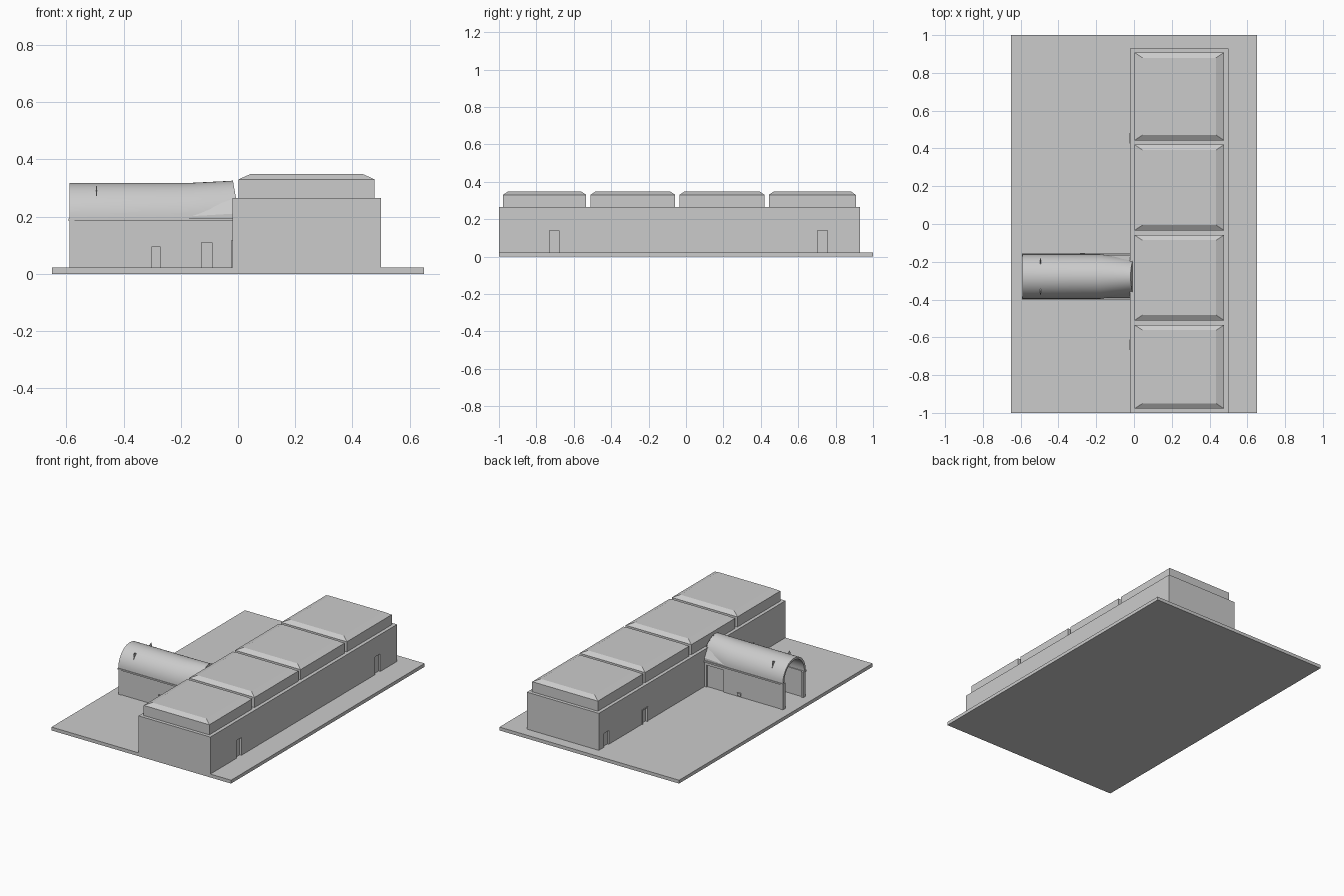
import bpy, bmesh
from math import sin, cos, pi, radians

if "Cube" in bpy.data.objects:
    bpy.data.objects.remove(bpy.data.objects["Cube"])

FLOOR = 0.022


def make(name, verts, faces, smooth=False):
    me = bpy.data.meshes.new(name)
    me.from_pydata(verts, [], faces)
    bm = bmesh.new()
    bm.from_mesh(me)
    bmesh.ops.recalc_face_normals(bm, faces=bm.faces)
    bm.to_mesh(me)
    bm.free()
    ob = bpy.data.objects.new(name, me)
    bpy.context.collection.objects.link(ob)
    bpy.ops.object.select_all(action='DESELECT')
    bpy.context.view_layer.objects.active = ob
    ob.select_set(True)
    if smooth:
        bpy.ops.object.shade_smooth_by_angle(angle=radians(30))
    return ob


def loft(name, rings, closed=False, smooth=False):
    # Joins equal rings of points; caps the ends unless closed into a loop
    n, m = len(rings[0]), len(rings)
    verts = [p for r in rings for p in r]
    faces = []
    for i in range(m if closed else m - 1):
        j = (i + 1) % m
        for k in range(n):
            l = (k + 1) % n
            faces.append((i*n + k, i*n + l, j*n + l, j*n + k))
    if not closed:
        faces += [tuple(range(n)), tuple(range((m - 1)*n, m*n))]
    return make(name, verts, faces, smooth)


def rect(x0, x1, y0, y1, z):
    return [(x0, y0, z), (x1, y0, z), (x1, y1, z), (x0, y1, z)]


def box(name, x0, x1, y0, y1, z0, z1):
    return loft(name, [rect(x0, x1, y0, y1, z0), rect(x0, x1, y0, y1, z1)])


def cut(ob, *bounds):
    cutter = box("cutter", *bounds)
    cutter.hide_render = True
    mod = ob.modifiers.new("opening", 'BOOLEAN')
    mod.operation, mod.solver, mod.object = 'DIFFERENCE', 'EXACT', cutter
    bpy.context.view_layer.objects.active = ob
    bpy.ops.object.modifier_apply(modifier=mod.name)
    bpy.data.objects.remove(cutter)


# Ground slab and main hall
box("base_slab", -0.65, 0.65, -1, 1, 0, FLOOR)
hall = box("main_hall", -0.02, 0.5, -1, 0.93, FLOOR - 0.002, 0.264)

# Recessed doors on both long walls
for y in (-0.705, 0.73):
    cut(hall, 0.488, 0.6, y - 0.026, y + 0.026, 0, 0.138)
for y in (-0.64, 0.455, 0.85):
    cut(hall, -0.1, -0.01, y - 0.024, y + 0.024, 0, 0.112)

# Thin frames around the two inner doors
for i, y in enumerate((-0.64, 0.455)):
    for s in (-1, 1):
        e = y + s*0.025
        box(f"door_jamb_{i}_{s}", -0.024, -0.019, e - 0.003, e + 0.003, FLOOR, 0.112)
    box(f"door_head_{i}", -0.024, -0.019, y - 0.028, y + 0.028, 0.112, 0.117)

# Four chamfered roof blocks
for i, (y0, y1) in enumerate(((-0.978, -0.534), (-0.51, -0.058),
                              (-0.034, 0.42), (0.443, 0.908))):
    loft(f"roof_block_{i}", [rect(0.002, 0.477, y0, y1, 0.26),
                             rect(0.002, 0.477, y0, y1, 0.33),
                             rect(0.045, 0.435, y0 + 0.028, y1 - 0.028, 0.349)],
         smooth=False)

# Entrance tunnel side walls
CY, R, T, SPRING = -0.278, 0.118, 0.014, 0.19
walls = []
for s, name in ((-1, "tunnel_wall_front"), (1, "tunnel_wall_back")):
    ya, yb = sorted((CY + s*(R - 0.004), CY + s*(R - 0.004 - T)))
    walls.append(box(name, -0.585, -0.018, ya, yb, FLOOR - 0.002, SPRING))
    # Ledge beneath the vault
    ya, yb = sorted((CY + s*(R - 0.012), CY + s*(R + 0.004)))
    box(name + "_ledge", -0.592, -0.02, ya, yb, SPRING - 0.006, SPRING + 0.004)
    # Jamb at the open end
    ya, yb = sorted((CY + s*(R - 0.026), CY + s*(R - 0.001)))
    box(name + "_jamb", -0.589, -0.572, ya, yb, FLOOR, SPRING)

# Tunnel doors and the wide back panel
yf, yb = CY - R + 0.004, CY + R - 0.004
for x0, x1, z in ((-0.30, -0.272, 0.096), (-0.128, -0.09, 0.11)):
    cut(walls[0], x0, x1, yf - 0.05, yf + 0.008, 0, z)
cut(walls[1], -0.155, -0.035, yb - 0.008, yb + 0.05, 0, 0.165)
box("wall_fixture", -0.285, -0.26, yb - 0.003, yb + 0.01, 0.03, 0.048)

# Barrel vault: a hollow arch that narrows and rises at the hall
N = 24


def arch(x, ry, rz, lean=0.0):
    outer = [(a, 1.0) for a in range(N + 1)]
    inner = [(a, 0.0) for a in range(N, -1, -1)]
    pts = []
    for a, out in outer + inner:
        t = pi*a/N
        d = 0 if out else T
        z = (rz - d)*sin(t)
        pts.append((x + lean*(1 - z/rz), CY + (ry - d)*cos(t), SPRING + 0.003 + z))
    return pts


loft("tunnel_vault", [arch(-0.589, R, 0.124), arch(-0.18, R, 0.124),
                      arch(-0.02, 0.094, 0.132, 0.022)], smooth=True)

# Slanted end plate closing the vault over the hall ledge
end = arch(-0.022, 0.096, 0.133, 0.024)[:N + 1]
loft("vault_end_plate", [end, [(x + 0.004, y, z) for x, y, z in end]])

# Side gussets where the vault narrows
for s in (-1, 1):
    tri = [(-0.185, CY + s*(R - 0.003)), (-0.018, CY + s*(R - 0.003)),
           (-0.018, CY + s*0.085)]
    loft(f"vault_gusset_{s}", [[(x, y, SPRING) for x, y in tri],
                               [(-0.185, tri[0][1], 0.20), (-0.018, tri[1][1], 0.21),
                                (-0.018, tri[2][1], 0.262)]])

# Small fins on the vault
for s in (-1, 1):
    prof = [(0.10, 0.252), (0.062, 0.293), (0.088, 0.306)]
    loft(f"vault_fin_{s}", [[(x, CY + s*y, z) for y, z in prof] for x in (-0.497, -0.493)])
